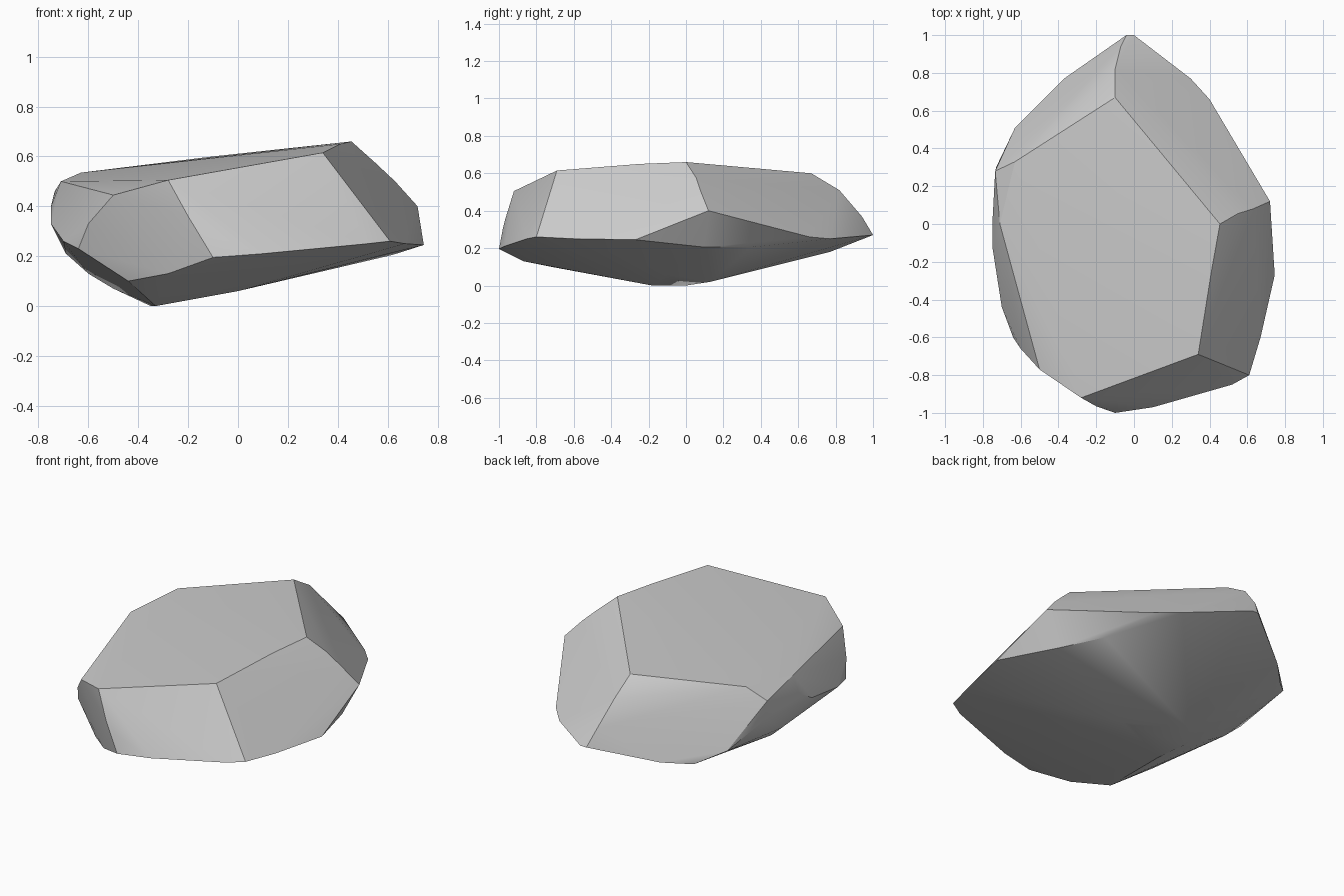
import bpy, bmesh
from math import radians

# Corners of the tilted, slightly domed top face
top = [(.455, 0, .66), (.41, -.25, .65), (.34, -.69, .615), (-.28, -.92, .505),
       (-.5, -.77, .445), (-.71, 0, .5), (-.63, .33, .535), (-.1, .67, .6)]

# Ridges running down between the side facets
ridges = [(-.2, -.965, .36), (-.14, -.98, .3), (-.6, -.66, .33),
          (.55, .055, .575), (.63, .08, .5), (.72, .12, .4),
          (-.1, .82, .51), (-.07, .94, .37), (-.735, .28, .46), (-.75, 0, .4)]

# Girdle where the sides meet the underside
girdle = [(-.1, -1, .195), (.1, -.97, .21), (.52, -.85, .25), (.61, -.8, .26),
          (.67, -.6, .25), (.745, -.27, .245), (.58, .34, .335), (.4, .66, .26),
          (.3, .77, .25), (0, 1, .27), (-.04, 1, .27), (-.37, .77, .18),
          (-.5, .64, .155), (-.63, .51, .22), (-.73, .3, .35), (-.75, -.12, .33),
          (-.7, -.44, .26), (-.64, -.6, .23), (-.44, -.72, .1), (-.28, -.87, .13)]

# Shallow keel underneath
keel = [(-.35, 0, 0), (-.33, -.18, 0), (-.28, .13, .02), (0, -.1, .06),
        (-.5, .05, .07), (-.6, .05, .13), (-.69, .08, .21),
        (.62, .1, .205), (.5, .35, .205)]

# Rock: wrap all corners in one faceted skin
bm = bmesh.new()
for p in top + ridges + girdle + keel:
    bm.verts.new(p)
hull = bmesh.ops.convex_hull(bm, input=bm.verts)
loose = [v for v in bm.verts if not v.link_faces]
bmesh.ops.delete(bm, geom=loose, context='VERTS')
bmesh.ops.recalc_face_normals(bm, faces=bm.faces)

mesh = bpy.data.meshes.new("rock")
bm.to_mesh(mesh)
bm.free()
rock = bpy.data.objects.new("rock", mesh)
bpy.context.collection.objects.link(rock)

# Soft shading inside facets, crisp edges between them
bpy.context.view_layer.objects.active = rock
rock.select_set(True)
bpy.ops.object.shade_smooth_by_angle(angle=radians(28))
